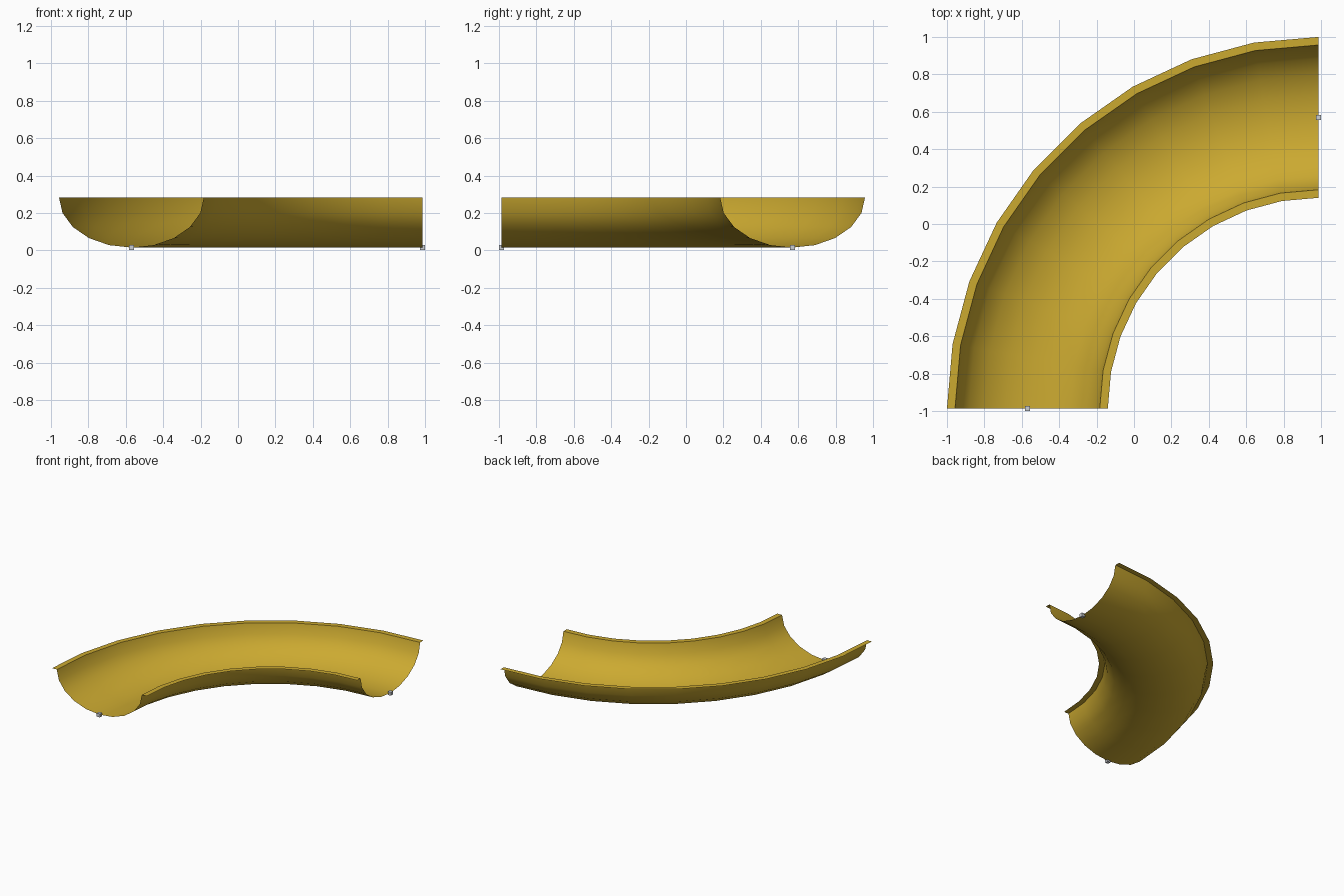
import bpy, bmesh, math
from mathutils import Matrix, Vector

if "Cube" in bpy.data.objects:
    bpy.data.objects.remove(bpy.data.objects["Cube"])

CX, CY = 0.986, -0.986      # centre of the quarter bend
MID = 1.556                 # radius of the trough's centre line
HALF, DEPTH, RIM = 0.387, 0.267, 0.282
LIP = 0.043
BOTTOM = RIM - DEPTH


def material(name, rgb):
    m = bpy.data.materials.new(name)
    m.diffuse_color = (*rgb, 1)
    m.use_nodes = True
    m.node_tree.nodes["Principled BSDF"].inputs["Base Color"].default_value = m.diffuse_color
    return m


gold = material("gold", (0.60, 0.40, 0.03))
grey = material("grey", (0.6, 0.62, 0.65))


def add_object(name, bm, mat):
    me = bpy.data.meshes.new(name)
    bm.to_mesh(me)
    bm.free()
    me.materials.append(mat)
    ob = bpy.data.objects.new(name, me)
    bpy.context.collection.objects.link(ob)
    return ob


# Trough: half-ellipse profile with flat lips, swept through 90 degrees
profile = [(MID + HALF + LIP, RIM)]
for i in range(11):
    a = math.radians(18 * i)
    profile.append((MID + HALF * math.cos(a), RIM - DEPTH * math.sin(a)))
profile.append((MID - HALF - LIP, RIM))

bm = bmesh.new()
rings = []
for k in range(10):
    t = math.radians(90 + 10 * k)
    rings.append([bm.verts.new((CX + r * math.cos(t), CY + r * math.sin(t), z))
                  for r, z in profile])
for a, b in zip(rings, rings[1:]):
    for i in range(len(profile) - 1):
        f = bm.faces.new((a[i], b[i], b[i + 1], a[i + 1]))
        f.normal_update()
        if f.normal.z < 0:
            f.normal_flip()
trough = add_object("curved_trough", bm, gold)
bpy.context.view_layer.objects.active = trough
trough.select_set(True)
bpy.ops.object.shade_smooth_by_angle(angle=math.radians(40))

# Tiny connector cubes at the bottom of both open ends
for name, x, y in (("front_connector", CX - MID, CY), ("right_connector", CX, CY + MID)):
    bm = bmesh.new()
    bmesh.ops.create_cube(bm, size=0.028,
                          matrix=Matrix.Translation(Vector((x, y, BOTTOM))))
    add_object(name, bm, grey)
